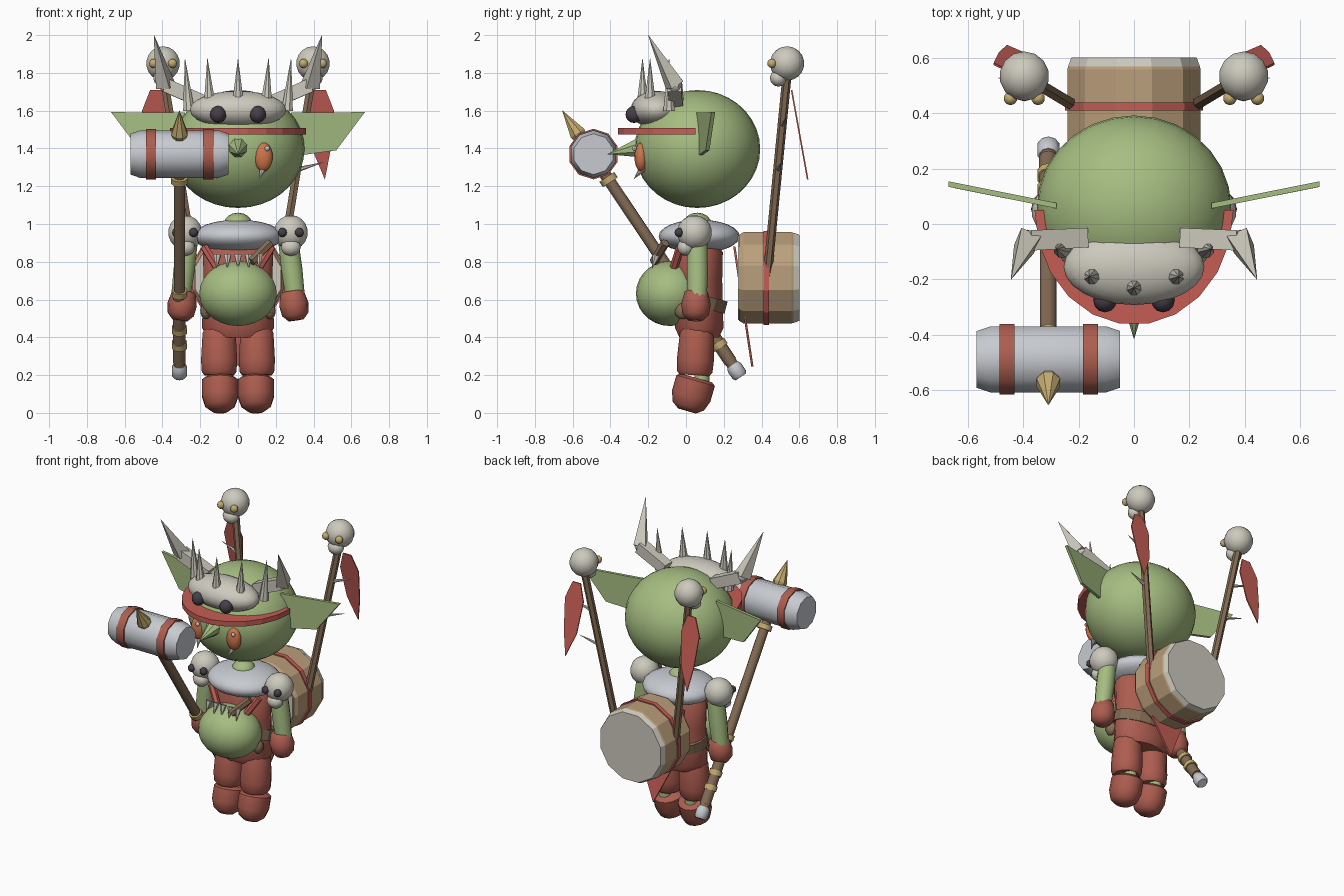
import bpy, bmesh, math
from mathutils import Vector

cube = bpy.data.objects.get("Cube")
if cube:
    bpy.data.objects.remove(cube, do_unlink=True)


def material(name, rgb):
    m = bpy.data.materials.new(name)
    m.use_nodes = True
    m.diffuse_color = (*rgb, 1)
    m.node_tree.nodes["Principled BSDF"].inputs["Base Color"].default_value = (*rgb, 1)
    return m


GREEN = material("green skin", (.38, .51, .22))
RED = material("red cloth", (.56, .11, .09))
LEATHER = material("red leather", (.42, .11, .08))
BONE = material("bone", (.61, .59, .51))
STEEL = material("pale steel", (.57, .59, .63))
WOOD = material("brown wood", (.23, .15, .09))
TAN = material("tan wood", (.50, .35, .20))
GOLD = material("gold", (.55, .41, .16))
DARK = material("dark socket", (.06, .05, .065))
ORANGE = material("orange eye", (.62, .18, .07))


def finish(name, bm, mat, smooth=0):
    """Turn a bmesh into a named object; smooth is the edge angle in degrees."""
    bmesh.ops.recalc_face_normals(bm, faces=bm.faces)
    mesh = bpy.data.meshes.new(name)
    bm.to_mesh(mesh)
    bm.free()
    mesh.materials.append(mat)
    ob = bpy.data.objects.new(name, mesh)
    bpy.context.collection.objects.link(ob)
    if smooth:
        bpy.ops.object.select_all(action='DESELECT')
        ob.select_set(True)
        bpy.context.view_layer.objects.active = ob
        bpy.ops.object.shade_smooth_by_angle(angle=math.radians(smooth))
    return ob


def ball(name, at, radii, mat, seg=20, rings=12, tilt=0):
    bm = bmesh.new()
    bmesh.ops.create_uvsphere(bm, u_segments=seg, v_segments=rings, radius=1)
    bmesh.ops.scale(bm, vec=radii, verts=bm.verts)
    ob = finish(name, bm, mat, 50)
    ob.location = at
    ob.rotation_euler.x = tilt
    return ob


def lathe(name, start, end, profile, mat, sides=12, smooth=0, squash=1):
    """Rings given as (fraction along the axis, radius) from start to end."""
    a, b = Vector(start), Vector(end)
    turn = (b - a).to_track_quat('Z', 'Y')
    bm = bmesh.new()
    loops = []
    for t, r in profile:
        ring = []
        for i in range(sides):
            w = math.tau * (i + .5) / sides
            ring.append(bm.verts.new(a.lerp(b, t) + turn @ Vector(
                (r * math.cos(w), r * squash * math.sin(w), 0))))
        loops.append(ring)
    for low, high in zip(loops, loops[1:]):
        for i in range(sides):
            j = (i + 1) % sides
            bm.faces.new((low[i], low[j], high[j], high[i]))
    bm.faces.new(loops[0])
    bm.faces.new(loops[-1])
    bmesh.ops.remove_doubles(bm, verts=bm.verts, dist=.0002)
    return finish(name, bm, mat, smooth)


def rod(name, a, b, r, mat, sides=8, tip=None, smooth=0):
    return lathe(name, a, b, [(0, r), (1, r if tip is None else tip)], mat, sides, smooth)


def spike(name, a, b, r, mat=BONE, sides=8):
    return rod(name, a, b, r, mat, sides, .001)


def plate(name, points, depth, mat):
    bm = bmesh.new()
    face = bm.faces.new([bm.verts.new(p) for p in points])
    new = bmesh.ops.extrude_face_region(bm, geom=[face])["geom"]
    bmesh.ops.translate(bm, vec=depth, verts=[v for v in new if isinstance(v, bmesh.types.BMVert)])
    if not face.is_valid or len(face.link_loops if hasattr(face, "link_loops") else face.loops) == 0:
        return finish(name, bm, mat)
    return finish(name, bm, mat)


def skull(name, x, y, z, r, gap, socket):
    ball(name + "_cranium", (x, y, z), (r, r, r), BONE, 14, 9)
    ball(name + "_jaw", (x, y - r * .5, z - r * .85), (r * .6, r * .5, r * .5), BONE, 10, 6)
    for s in (-1, 1):
        ball(name + "_socket", (x + s * gap, y - r * .88, z), (.025, .025, .025), socket, 10, 6)


# Head, nose, neck
ball("head", (0, .06, 1.397), (.352, .333, .312), GREEN, 28, 18)
ball("neck", (0, .06, 1.0), (.075, .075, .06), GREEN, 12, 8)
spike("nose", (0, -.24, 1.405), (0, -.415, 1.37), .058, GREEN)

# Skull helmet with brim and crest spikes
ball("helmet", (0, -.155, 1.605), (.255, .138, .1), BONE, 24, 12)
brim = [(.36 * math.cos(w), .05 + .415 * math.sin(w), 1.475)
        for w in [math.pi + math.pi * i / 11 for i in range(12)]]
plate("helmet_brim", brim, (0, 0, .034), RED)
for x, y, z in ((-.26, -.09, 1.6), (-.15, -.19, 1.64), (0, -.23, 1.64), (.15, -.19, 1.64), (.26, -.09, 1.6)):
    spike("crest_spike", (x, y, z), (x * 1.08, y, 1.875), .033)

for s in (-1, 1):
    # Helmet sockets, horns, face and ears
    ball("helmet_socket", (s * .105, -.275, 1.58), (.043, .045, .045), DARK, 12, 8)
    elbow = (s * .385, -.06, 1.735)
    rod("horn_base", (s * .18, -.05, 1.645), elbow, .05, BONE, 4, .052)
    ball("horn_elbow", elbow, (.038, .04, .04), BONE, 6, 4)
    spike("horn_tip", elbow, (s * .445, -.2, 2.0), .055, BONE, 4)
    ball("eye", (s * .135, -.237, 1.355), (.05, .036, .077), ORANGE, 14, 10)
    ball("eye_glint", (s * .135 + .02, -.272, 1.4), (.014, .012, .014), STEEL, 8, 6)
    spike("tusk", (s * .135, -.22, 1.305), (s * .115, -.275, 1.24), .024)
    ear = [(s * x, .07 + .2 * (x - .35), z) for x, z in
           ((.28, 1.59), (.672, 1.592), (.52, 1.39), (.34, 1.365), (.28, 1.42))]
    plate("ear", ear, (0, .02, 0), GREEN)

    # Arms, gloves and shoulder skulls
    lathe("arm", (s * .265, .06, .92), (s * .305, .06, .6), [(0, .055), (.5, .058), (1, .052)], GREEN, 12, 50)
    lathe("glove", (s * .285, .055, .645), (s * .308, .05, .49),
          [(0, .055), (.03, .062), (.45, .078), (.8, .07), (1, .04)], LEATHER, 12, 50)
    skull("shoulder_skull", s * .28, .045, .955, .092, .045, DARK)

    # Legs and boots
    lathe("trouser_leg", (s * .1, .06, .46), (s * .1, .045, .2),
          [(0, .075), (.15, .09), (.7, .098), (.93, .094), (1, .08)], LEATHER, 14, 50)
    rod("ankle", (s * .1, .085, .28), (s * .1, .085, .13), .04, GREEN, 10, smooth=50)
    lathe("boot", (s * .095, .055, .185), (s * .095, .005, .01),
          [(0, .08), (.08, .098), (.55, .098), (.85, .08), (1, .045)], LEATHER, 14, 50, 1.08)

    # Banner poles with thorns, flags and skulls
    base, top = Vector((s * .22, .43, .72)), Vector((s * .395, .535, 1.79))
    rod("banner_pole", base, top, .024, WOOD, 6)
    for t in (.53, .75):
        p = base.lerp(top, t)
        spike("pole_thorn", p, p + Vector((s * .14, .02, .04)), .014, BONE, 6)
    skull("banner_skull", s * .397, .535, 1.85, .091, .05, GOLD)
    flag = [(s * x, .555 + (1.71 - z) * .18, z) for x, z in
            ((.405, 1.71), (.465, 1.71), (.508, 1.6), (.49, 1.39), (.46, 1.235), (.395, 1.39), (.37, 1.6))]
    plate("banner_flag", flag, (0, .008, 0), RED)

# Torso, belt, belly and collar
lathe("torso", (0, .07, .9), (0, .07, .4),
      [(0, .15), (.1, .19), (.4, .185), (.65, .19), (.9, .195), (1, .16)], LEATHER, 16, 50, .67)
lathe("belt", (0, .068, .56), (0, .085, .625), [(0, .198), (1, .198)], WOOD, 16, 0, .72)
for s in (-1, 1):
    ball("belt_pouch", (s * .17, -.02, .54), (.03, .04, .045), WOOD, 8, 6)
    rod("chest_strap", (s * .18, -.03, .88), (s * .08, -.08, .72), .022, RED, 6)
ball("belly", (0, -.085, .632), (.207, .18, .172), GREEN, 22, 14)
ball("steel_collar", (0, .07, .935), (.238, .215, .088), STEEL, 24, 12)
for i in range(-2, 3):
    spike("necklace_tooth", (i * .055, -.155, .835), (i * .057, -.18, .765), .022, BONE, 6)
rod("toggle", (.07, -.17, .8), (.17, -.11, .9), .024, WOOD, 6)

# Back cloth
cloth = [(x, .25 + (.88 - z) * .15, z) for x, z in
         ((-.17, .88), (.17, .88), (.13, .52), (0, .245), (-.13, .52))]
plate("back_cloth", cloth, (0, .012, 0), RED)

# Drum
lathe("drum_shell", (0, .28, .715), (0, .58, .715), [(0, .235), (.08, .25), (.93, .25), (1, .243)], TAN, 12)
rod("drum_skin", (0, .57, .715), (0, .602, .715), .247, BONE, 12, .235)
rod("drum_front_skin", (0, .274, .715), (0, .29, .715), .23, BONE, 12)
rod("drum_band", (0, .41, .715), (0, .44, .715), .258, RED, 12)

# Hammer
def on_handle(z, x=-.31):
    return Vector((x, -.41 + (1.235 - z) * .67, z))

rod("hammer_handle", on_handle(1.35), on_handle(.22), .031, WOOD, 10, smooth=50)
for z, r in ((1.235, .047), (.635, .042), (.44, .042), (.36, .042)):
    rod("handle_ring", on_handle(z + .014), on_handle(z - .014), r, GOLD, 10, smooth=50)
rod("handle_grip", on_handle(.62), on_handle(.27), .035, WOOD, 10, smooth=50)
lathe("pommel", on_handle(.255), on_handle(.19), [(0, .034), (.25, .042), (.8, .042), (1, .032)], STEEL, 10, 50)
lathe("hammer_head", (-.57, -.49, 1.37), (-.05, -.49, 1.37),
      [(0, .108), (.1, .126), (.9, .126), (1, .108)], STEEL, 10, 40)
for x in (-.46, -.158):
    rod("hammer_band", (x - .027, -.49, 1.37), (x + .027, -.49, 1.37), .134, LEATHER, 10, smooth=40)
lathe("hammer_spike", on_handle(1.44), on_handle(1.6), [(0, .03), (.25, .046), (1, .001)], GOLD, 8)
